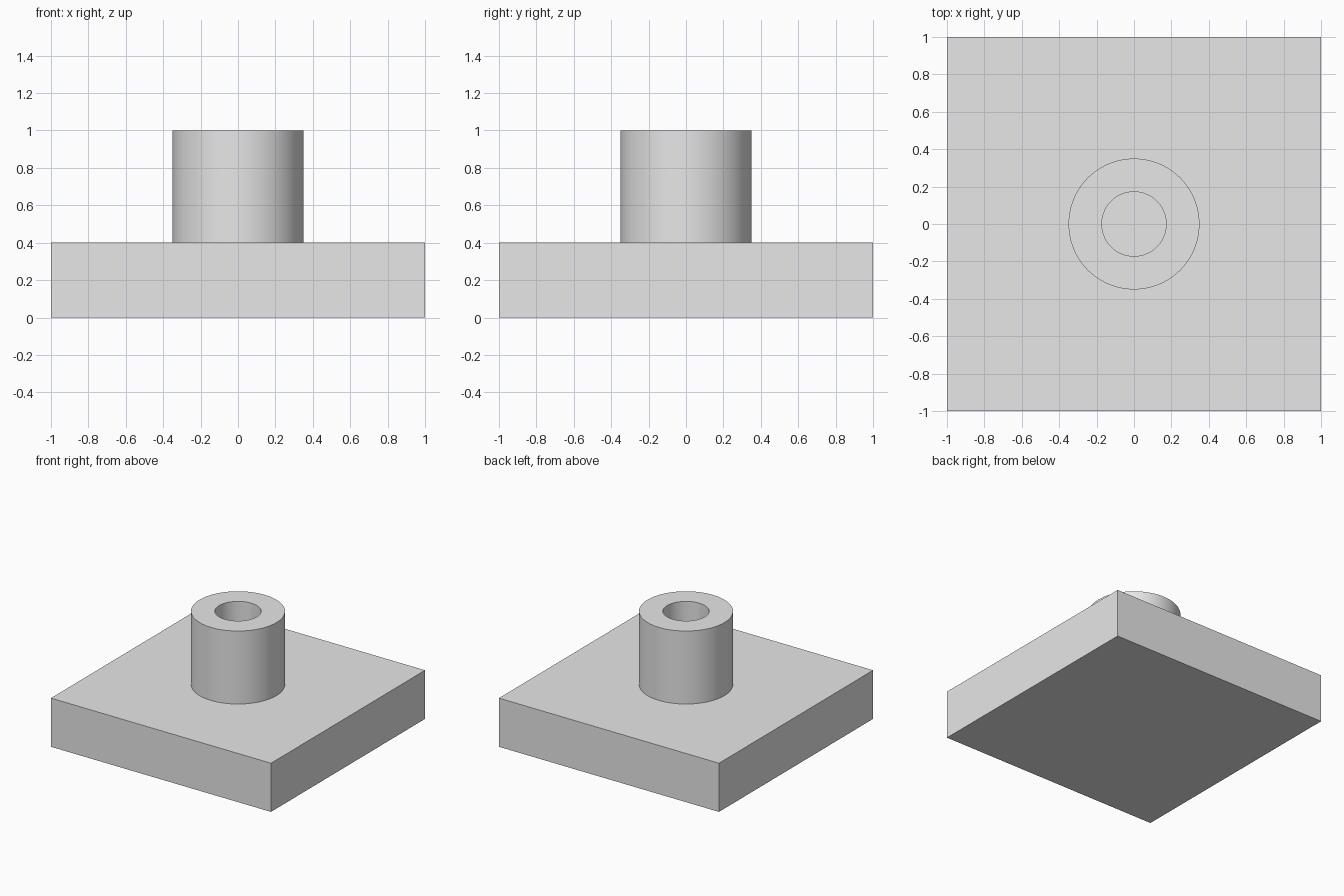
import bpy
import bmesh
import math

default = bpy.data.objects.get("Cube")
if default:
    bpy.data.objects.remove(default, do_unlink=True)

PLATE_SIZE, PLATE_TOP, BOSS_TOP = 2.0, 0.4, 1.0
OUTER_R, BORE_R, SIDES = 0.35, 0.172, 96

grey = bpy.data.materials.new("plain grey")
grey.use_nodes = True
grey.diffuse_color = (0.8, 0.8, 0.8, 1)
grey.node_tree.nodes["Principled BSDF"].inputs["Base Color"].default_value = grey.diffuse_color


def add_object(name, bm):
    bmesh.ops.recalc_face_normals(bm, faces=bm.faces)
    mesh = bpy.data.meshes.new(name)
    bm.to_mesh(mesh)
    bm.free()
    mesh.materials.append(grey)
    obj = bpy.data.objects.new(name, mesh)
    bpy.context.collection.objects.link(obj)
    return obj


# Square base plate
bm = bmesh.new()
bmesh.ops.create_cube(bm, size=1)
bmesh.ops.scale(bm, vec=(PLATE_SIZE, PLATE_SIZE, PLATE_TOP), verts=bm.verts)
bmesh.ops.translate(bm, vec=(0, 0, PLATE_TOP / 2), verts=bm.verts)
add_object("base_plate", bm)

# Hollow boss: wall profile spun around z, with the plate as the bore floor
bm = bmesh.new()
profile = [(OUTER_R, PLATE_TOP), (OUTER_R, BOSS_TOP), (BORE_R, BOSS_TOP), (BORE_R, PLATE_TOP)]
verts = [bm.verts.new((r, 0, z)) for r, z in profile]
edges = [bm.edges.new(pair) for pair in zip(verts, verts[1:])]
bmesh.ops.spin(bm, geom=verts + edges, cent=(0, 0, 0), axis=(0, 0, 1),
               angle=math.tau, steps=SIDES)
bmesh.ops.remove_doubles(bm, verts=bm.verts, dist=0.0001)
# Orient the open shell so the outer wall faces outwards
bmesh.ops.recalc_face_normals(bm, faces=bm.faces)
boss = add_object("boss_tube", bm)
if any(p.normal.z < -0.5 for p in boss.data.polygons):
    boss.data.flip_normals()

bpy.ops.object.select_all(action="DESELECT")
boss.select_set(True)
bpy.context.view_layer.objects.active = boss
bpy.ops.object.shade_smooth_by_angle(angle=math.radians(30))
